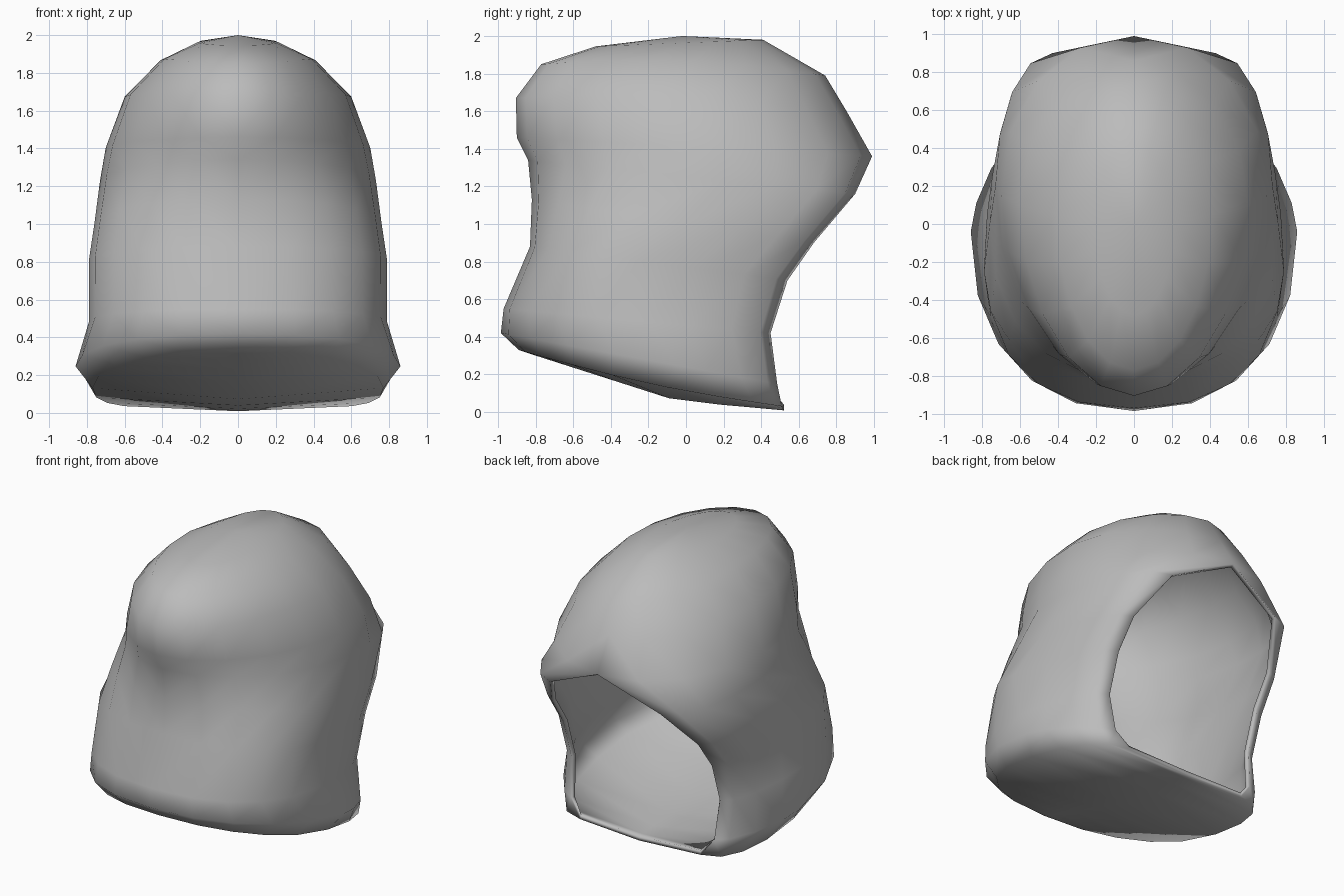
import bpy, bmesh
from math import sin, cos, pi

cube = bpy.data.objects.get("Cube")
if cube:
    bpy.data.objects.remove(cube, do_unlink=True)

grey = bpy.data.materials.new("plain grey")
grey.use_nodes = True
COLOUR = (0.5, 0.5, 0.5, 1)
grey.diffuse_color = COLOUR
grey.node_tree.nodes["Principled BSDF"].inputs["Base Color"].default_value = COLOUR

# Tilted half rings from floor to crown: front z, front y, half width,
# y of widest point, rim x, rim y, rim z, front power, back power, arch
RINGS = [
    (.33, -.89, .77, -.10, .47, .51, .03, .85, .85, -.03),
    (.42, -.985, .86, -.04, .56, .485, .15, .88, 1.3, 0),
    (.55, -.97, .79, -.20, .58, .45, .42, .85, 1.1, 0),
    (.88, -.83, .79, -.25, .58, .54, .70, .88, 1, 0),
    (1.13, -.82, .76, .00, .57, .68, .90, .9, 1, 0),
    (1.34, -.84, .73, .20, .43, .90, 1.16, 1, 1, 0),
    (1.46, -.90, .70, .15, 0, .99, 1.36, 1.08, .95, 0),
    (1.67, -.905, .60, .10, 0, .86, 1.59, 1.05, 1, .05),
    (1.85, -.77, .41, .05, 0, .74, 1.79, 1, 1, .05),
    (1.945, -.48, .21, 0, 0, .41, 1.98, 1, 1, 0),
]
FRONT, BACK = 5, 4


def half_ring(zf, yf, w, yw, rx, ry, zr, p, b, arch):
    pts = []
    for j in range(FRONT + 1):
        a = j / FRONT * pi / 2
        pts.append((w * sin(a) ** p, yw - (yw - yf) * max(cos(a), 0) ** p))
    for j in range(1, BACK + 1):
        a = j / BACK * pi / 2
        x = rx if j == BACK else rx + (w - rx) * cos(a) ** b
        pts.append((x, yw + (ry - yw) * sin(a) ** b))
    ring = []
    for x, y in pts:
        t = (y - yf) / (ry - yf)
        ring.append((x, y, zf + (zr - zf) * t + arch * sin(pi * t)))
    return ring


bm = bmesh.new()
rows = [[bm.verts.new(c) for c in half_ring(*r)] for r in RINGS]

# Outer skin
for low, high in zip(rows, rows[1:]):
    for j in range(FRONT + BACK):
        bm.faces.new((low[j], low[j + 1], high[j + 1], high[j]))

# Crown cap
pole = bm.verts.new((0, -.02, 2.0))
for a, b in zip(rows[-1], rows[-1][1:]):
    bm.faces.new((a, b, pole))

# Floor: centre line drops to a low point, then runs almost level to the rim
mids = [rows[0][0]]
for v in rows[0][1:]:
    y = v.co.y + .01
    z = .06 - .32 * (y + .05) if y < -.05 else .06 - .09 * (y + .05)
    mids.append(bm.verts.new((0, y, z)))
for j in range(FRONT + BACK):
    corners = [rows[0][j], mids[j], mids[j + 1], rows[0][j + 1]]
    bm.faces.new(list(dict.fromkeys(corners)))

# Face everything outward
bmesh.ops.recalc_face_normals(bm, faces=bm.faces)
bm.normal_update()
if sum(f.normal.z for f in pole.link_faces) < 0:
    bmesh.ops.reverse_faces(bm, faces=bm.faces)

mesh = bpy.data.meshes.new("hollow_shell")
bm.to_mesh(mesh)
bm.free()
mesh.materials.append(grey)
shell = bpy.data.objects.new("hollow_shell", mesh)
bpy.context.collection.objects.link(shell)

mirror = shell.modifiers.new("mirror", 'MIRROR')
mirror.use_clip = True
mirror.merge_threshold = .002
wall = shell.modifiers.new("wall", 'SOLIDIFY')
wall.thickness = .03
wall.offset = -1

bpy.context.view_layer.objects.active = shell
shell.select_set(True)
bpy.ops.object.shade_smooth()
